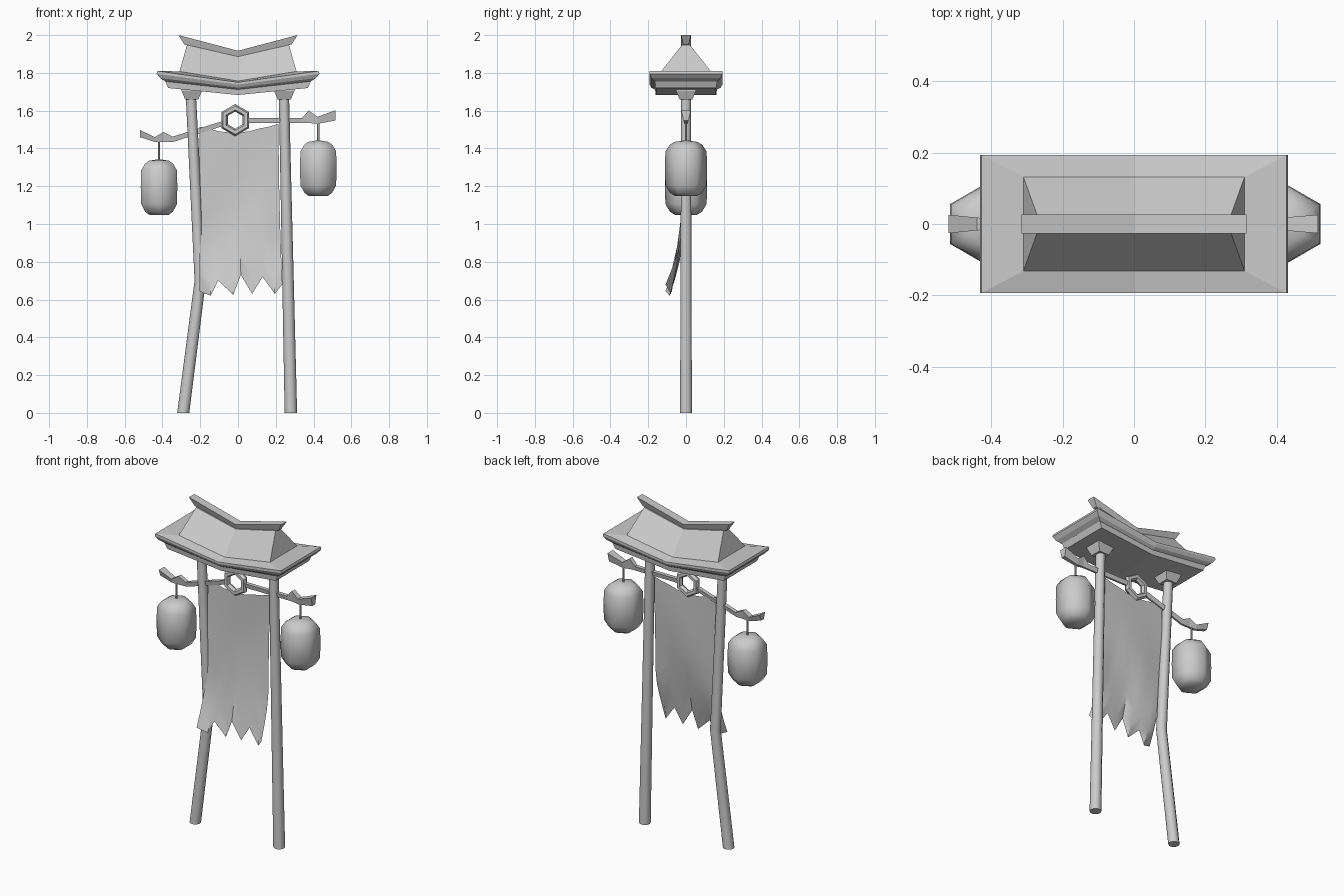
import bpy
from math import pi, sin, cos, radians

cube = bpy.data.objects.get("Cube")
if cube:
    bpy.data.objects.remove(cube, do_unlink=True)

grey = bpy.data.materials.new("plain grey")
grey.use_nodes = True
colour = (0.6, 0.6, 0.6, 1)
grey.diffuse_color = colour
grey.node_tree.nodes["Principled BSDF"].inputs["Base Color"].default_value = colour


def make(name, verts, faces, smooth=None):
    mesh = bpy.data.meshes.new(name)
    mesh.from_pydata(verts, [], faces)
    mesh.update()
    mesh.materials.append(grey)
    obj = bpy.data.objects.new(name, mesh)
    bpy.context.collection.objects.link(obj)
    if smooth:
        bpy.ops.object.select_all(action="DESELECT")
        obj.select_set(True)
        bpy.context.view_layer.objects.active = obj
        bpy.ops.object.shade_smooth_by_angle(angle=radians(smooth))
    return obj


def loft(name, rings, caps=None, smooth=None):
    """Skin a stack of equal rings; caps lists the index loops closing each end."""
    n = len(rings[0])
    verts = [p for ring in rings for p in ring]
    faces = [(k * n + i, k * n + (i + 1) % n, (k + 1) * n + (i + 1) % n, (k + 1) * n + i)
             for k in range(len(rings) - 1) for i in range(n)]
    last = (len(rings) - 1) * n
    for loop in caps or [tuple(range(n))]:
        faces.append(tuple(reversed(loop)))
        faces.append(tuple(last + i for i in loop))
    return make(name, verts, faces, smooth)


def bent_layer(name, levels):
    """Rectangular layers that sag at the middle: half x, half y, end z, middle z."""
    rings = [[(-x, -y, e), (0, -y, m), (x, -y, e), (x, y, e), (0, y, m), (-x, y, e)]
             for x, y, e, m in levels]
    return loft(name, rings, [(0, 1, 4, 5), (1, 2, 3, 4)])


def circle(x, z, r, n, turn=0.0):
    return [(x + r * cos(turn + 2 * pi * i / n), r * sin(turn + 2 * pi * i / n), z)
            for i in range(n)]


# Roof
bent_layer("roof_plate", [(.37, .16, 1.72, 1.683), (.387, .165, 1.76, 1.72)])
bent_layer("roof", [(.385, .165, 1.755, 1.712), (.412, .183, 1.772, 1.722),
                    (.431, .193, 1.795, 1.738), (.427, .193, 1.81, 1.75),
                    (.31, .132, 1.808, 1.757), (.27, .021, 1.948, 1.886)])
bent_layer("ridge_bar", [(.285, .014, 1.951, 1.886), (.315, .026, 2.0, 1.917)])

# Posts and capitals
posts = {"right_post": [(-.29, 0, .032), (-.2, .7, .03), (-.25, 1.69, .027)],
         "left_post": [(.28, 0, .033), (.243, 1.69, .027)]}
for name, path in posts.items():
    loft(name, [circle(x, z, r, 10) for x, z, r in path], smooth=40)
for name, x in (("right_capital", -.245), ("left_capital", .245)):
    rings = [[(x - a, -b, z), (x + a, -b, z), (x + a, b, z), (x - a, b, z)]
             for a, b, z in ((.035, .034, 1.66), (.054, .053, 1.705), (.054, .053, 1.74))]
    loft(name, rings)

# Crooked beams with upturned ends: x, top, bottom, half width
beams = {"right_beam": [(-.52, 1.498, 1.46, .026), (-.44, 1.46, 1.434, .018),
                        (-.395, 1.487, 1.434, .014), (-.345, 1.463, 1.434, .012),
                        (-.075, 1.547, 1.52, .012)],
         "left_beam": [(.05, 1.562, 1.535, .012), (.34, 1.562, 1.535, .012),
                       (.375, 1.602, 1.535, .014), (.42, 1.567, 1.53, .018),
                       (.515, 1.602, 1.548, .026)]}
for name, stations in beams.items():
    loft(name, [[(x, -w, t), (x, -w * .5, b), (x, w * .5, b), (x, w, t)]
                for x, t, b, w in stations])

# Hexagonal ring between the beams
bpy.ops.mesh.primitive_torus_add(major_segments=6, minor_segments=6, major_radius=.065,
                                 minor_radius=.02, location=(-.015, 0, 1.55),
                                 rotation=(pi / 2, pi / 6, 0))
ring = bpy.context.object
ring.name = "hexagon_ring"
ring.data.materials.append(grey)

# Hanging lanterns
profile = [(.058, -.147), (.085, -.13), (.109, -.09), (.112, 0),
           (.109, .09), (.085, .125), (.06, .14), (.01, .147)]
for side, x, z, hook in (("right", -.418, 1.195, 1.45), ("left", .425, 1.295, 1.55)):
    loft(side + "_lantern", [circle(x, z + h, r, 6, pi / 6) for r, h in profile], smooth=62)
    loft(side + "_lantern_cord", [circle(x, h, .006, 6) for h in (z + .13, hook)])

# Cloth banner with a torn hem and curled lower corners
top = [1.515, 1.505, 1.49, 1.485, 1.485, 1.49, 1.505, 1.515, 1.53]
hem = [.645, .62, .70, .625, .73, .63, .72, .63, .68]
across = [-.205, -.145, -.105, -.025, .015, .075, .13, .195, .235]
rows = 10
verts = []
for j in range(rows + 1):
    t = j / rows
    for i, x in enumerate(across):
        u = i / 4 - 1
        upper_x = .005 + .21 * u
        px = upper_x + (x - upper_x) * t ** 2
        curl = .05 * abs(u) ** 3 * max(0, t - .75) * 4
        py = -.07 * t ** 2.5 - curl + .012 * sin(3 * u + 5 * t) * t
        verts.append((px, py, top[i] + (hem[i] - top[i]) * t))
w = len(across)
faces = [(j * w + i, (j + 1) * w + i, (j + 1) * w + i + 1, j * w + i + 1)
         for j in range(rows) for i in range(w - 1)]
make("banner", verts, faces, smooth=40)
